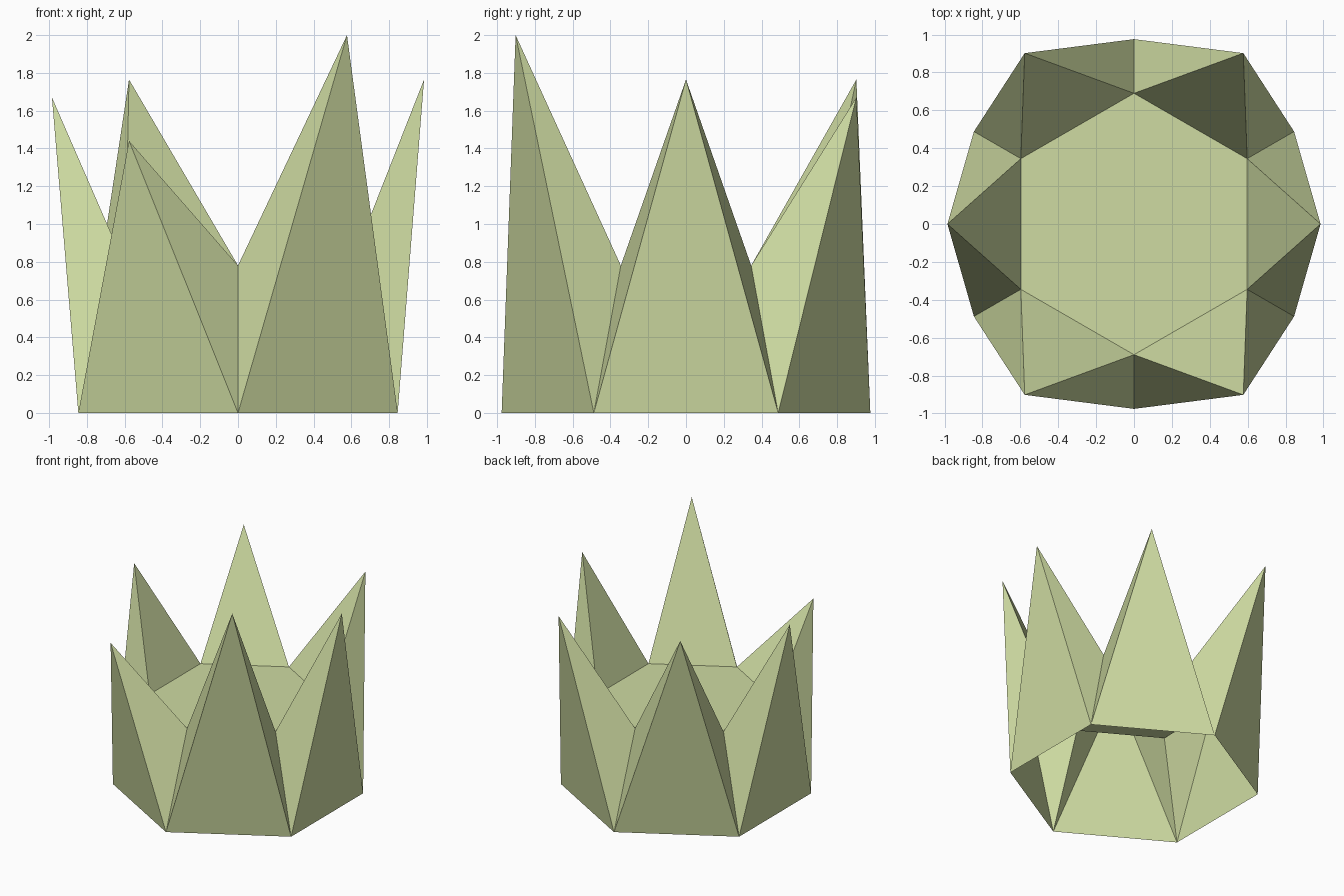
import bpy, bmesh
from math import radians, cos, sin

if "Cube" in bpy.data.objects:
    bpy.data.objects.remove(bpy.data.objects["Cube"])

# Spike tips, counter-clockwise from +x
tips = [(0.985, 0, 1.765), (0.577, 0.902, 1.67), (-0.577, 0.902, 1.765),
        (-0.985, 0, 1.67), (-0.577, -0.902, 1.44), (0.577, -0.902, 2.0)]


def hex_ring(bm, radius, z):
    angles = [radians(-30 + 60 * i) for i in range(6)]
    return [bm.verts.new((radius * cos(a), radius * sin(a), z)) for a in angles]


bm = bmesh.new()
base = hex_ring(bm, 0.976, 0)
rim = hex_ring(bm, 0.69, 0.78)

# Hexagonal floor inside the crown; the underside stays open
bm.faces.new(rim)

# Six hollow four-sided spikes
for i, tip in enumerate(tips):
    j = (i + 1) % 6
    apex = bm.verts.new(tip)
    loop = [base[i], base[j], rim[j], rim[i]]
    for a, b in zip(loop, loop[1:] + loop[:1]):
        bm.faces.new((a, b, apex))

bm.normal_update()
mesh = bpy.data.meshes.new("spiked_crown")
bm.to_mesh(mesh)
bm.free()
crown = bpy.data.objects.new("spiked_crown", mesh)
bpy.context.collection.objects.link(crown)

# Pale green colour
mat = bpy.data.materials.new("pale_green")
mat.diffuse_color = (0.62, 0.71, 0.36, 1)
mat.use_nodes = True
mat.node_tree.nodes["Principled BSDF"].inputs["Base Color"].default_value = mat.diffuse_color
mesh.materials.append(mat)
